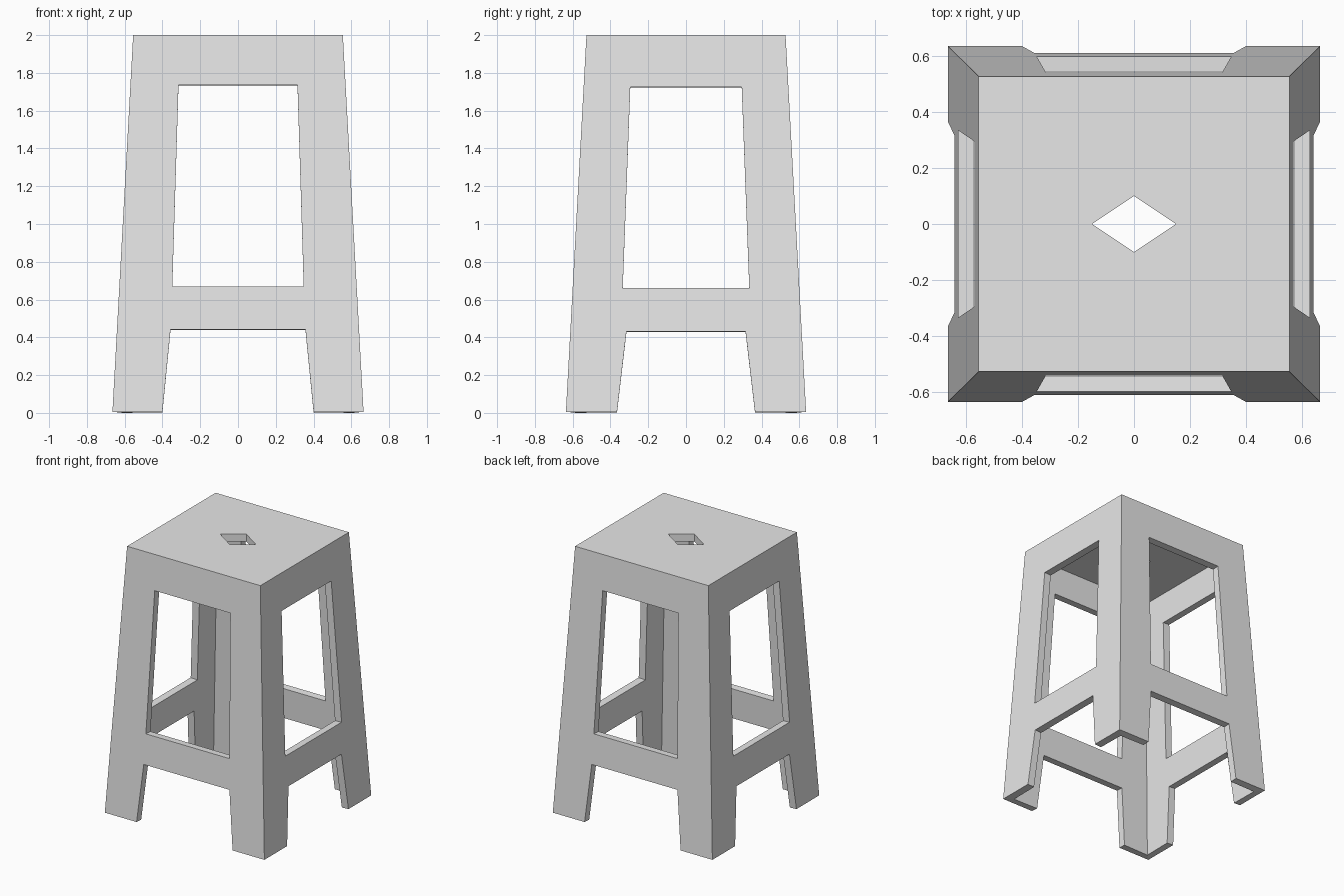
import bpy, bmesh

if "Cube" in bpy.data.objects:
    bpy.data.objects.remove(bpy.data.objects["Cube"])

TOP, FOOT = 2.0, 0.006
BOT_HALF = (0.665, 0.636)
TOP_HALF = (0.555, 0.527)
ROWS = (FOOT, 0.437, 0.667, 1.73, TOP)   # corner heights shared by all sides


def half(axis, z):
    """Half size of the tapered body at height z."""
    return BOT_HALF[axis] + (TOP_HALF[axis] - BOT_HALF[axis]) * z / TOP


bm = bmesh.new()

# Four corner edges of the tapered body
corners = {(sx, sy): [bm.verts.new((sx * half(0, z), sy * half(1, z), z)) for z in ROWS]
           for sx in (-1, 1) for sy in (-1, 1)}


def side(axis, sign, opening):
    """One side wall: two legs, a rail and an apron. opening = (z, half width) rows."""
    cols = []
    for s in (-1, 1):
        col = []
        for z, w in opening:
            p = [0, 0, z]
            p[axis] = s * w
            p[1 - axis] = sign * half(1 - axis, z)
            col.append(bm.verts.new(p))
        key = (s, sign) if axis == 0 else (sign, s)
        cols.append((corners[key], col))
    (cl, ol), (cr, orr) = cols
    for c, o in cols:                                   # legs
        for i in range(3):
            bm.faces.new((c[i], o[i], o[i + 1], c[i + 1]))
    bm.faces.new((ol[1], orr[1], orr[2], ol[2]))        # rail
    bm.faces.new((cl[3], ol[3], orr[3], cr[3], cr[4], cl[4]))  # apron


for sign in (-1, 1):
    side(0, sign, ((FOOT, 0.40), (0.442, 0.357), (0.67, 0.348), (1.735, 0.315)))
    side(1, sign, ((FOOT, 0.365), (0.432, 0.315), (0.662, 0.335), (1.725, 0.295)))

# Seat top with a diamond hole
ring = [corners[k][4] for k in ((-1, -1), (1, -1), (1, 1), (-1, 1))]
hole = [bm.verts.new((x, y, TOP)) for x, y in ((0, -0.1), (0.15, 0), (0, 0.1), (-0.15, 0))]
seat = []
for i in range(4):
    j = (i + 1) % 4
    seat.append(bm.faces.new((ring[i], ring[j], hole[i])))
    seat.append(bm.faces.new((hole[i], ring[j], hole[j])))

bmesh.ops.recalc_face_normals(bm, faces=bm.faces[:])
if seat[0].normal.z < 0:
    bmesh.ops.reverse_faces(bm, faces=bm.faces[:])

mesh = bpy.data.meshes.new("stool")
bm.to_mesh(mesh)
bm.free()
stool = bpy.data.objects.new("stool", mesh)
bpy.context.collection.objects.link(stool)

# Wall thickness, growing inwards
mod = stool.modifiers.new("wall", 'SOLIDIFY')
mod.thickness = 0.055
mod.offset = -1
mod.use_even_offset = True
mod.use_quality_normals = True

grey = bpy.data.materials.new("light grey")
grey.diffuse_color = (0.8, 0.8, 0.8, 1)
grey.use_nodes = True
grey.node_tree.nodes["Principled BSDF"].inputs["Base Color"].default_value = grey.diffuse_color
mesh.materials.append(grey)
